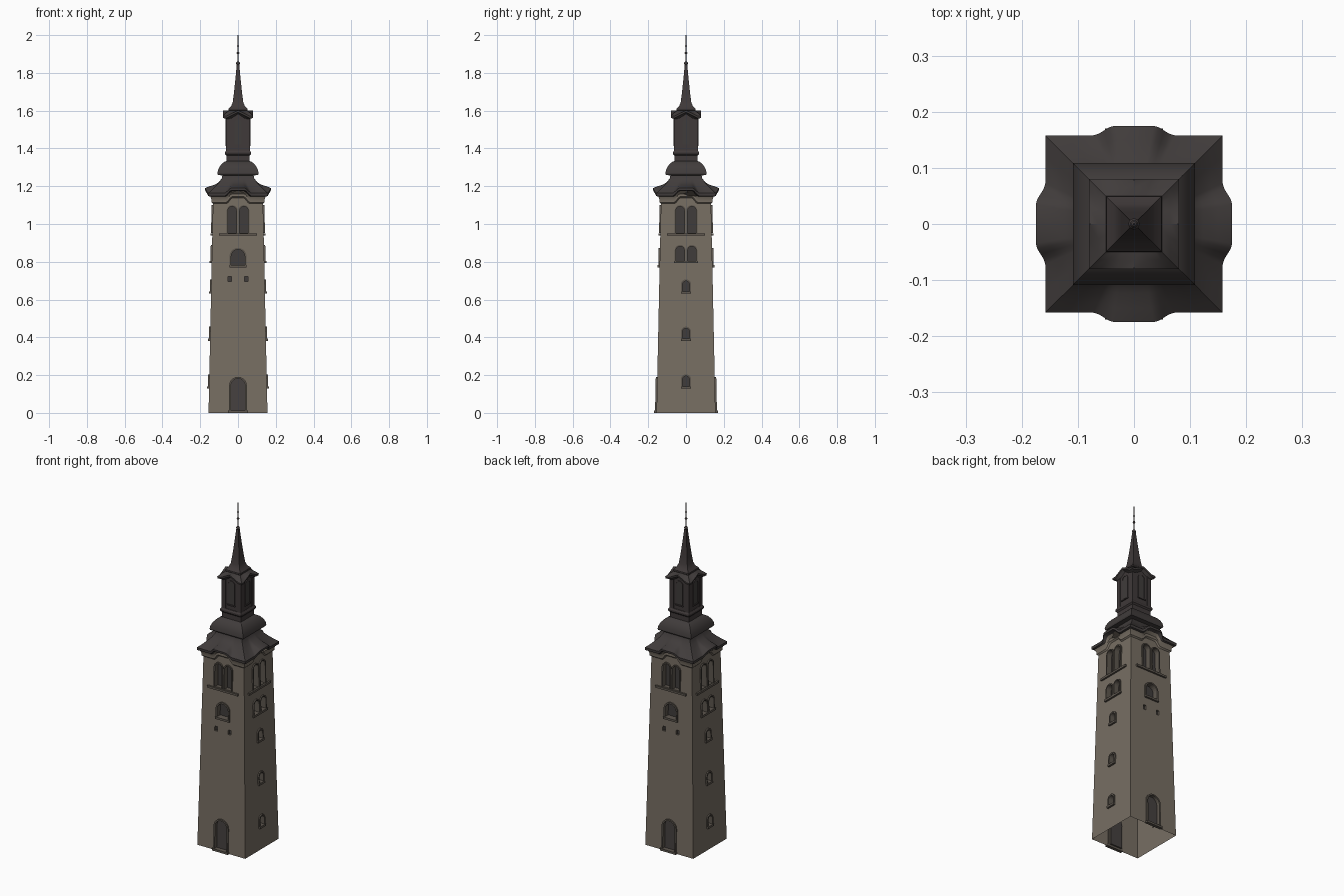
import bpy, bmesh, math
from mathutils import Vector, Matrix

if "Cube" in bpy.data.objects:
    bpy.data.objects.remove(bpy.data.objects["Cube"])


def material(name, rgb):
    m = bpy.data.materials.new(name)
    m.diffuse_color = (*rgb, 1)
    m.use_nodes = True
    m.node_tree.nodes["Principled BSDF"].inputs["Base Color"].default_value = m.diffuse_color
    return m


STONE = material("warm stone", (0.185, 0.157, 0.125))
TRIM = material("stone trim", (0.11, 0.094, 0.077))
DARK = material("dark opening", (0.05, 0.045, 0.043))
ROOF = material("roof slate", (0.052, 0.045, 0.044))
WOOD = material("lantern brown", (0.05, 0.041, 0.041))
DOOR = material("door", (0.06, 0.052, 0.05))


def finish(bm, name, mats, smooth=True):
    bmesh.ops.recalc_face_normals(bm, faces=bm.faces[:])
    me = bpy.data.meshes.new(name)
    bm.to_mesh(me)
    bm.free()
    for m in mats:
        me.materials.append(m)
    ob = bpy.data.objects.new(name, me)
    bpy.context.collection.objects.link(ob)
    bpy.ops.object.select_all(action='DESELECT')
    ob.select_set(True)
    bpy.context.view_layer.objects.active = ob
    if smooth:
        bpy.ops.object.shade_smooth_by_angle(angle=math.radians(30))
    return ob


def wall(z):
    return 0.156 - 0.0212 * z


def lantern_wall(z):
    return 0.061


def place(k, u, d, z, base):
    """Point on side k (0 = front), u along the wall, d outwards."""
    return Matrix.Rotation(k * math.pi / 2, 3, 'Z') @ Vector((u, -(base(z) + d), z))


def arch(u, w, z0, z1, n=10):
    arc = [(u + w * math.cos(math.pi * i / n), z1 - w + w * math.sin(math.pi * i / n))
           for i in range(n + 1)]
    return [(u + w, z0)] + arc + [(u - w, z0)]


def rect(u0, u1, z0, z1):
    return [(u1, z0), (u1, z1), (u0, z1), (u0, z0)]


def prism(bm, k, outline, d0, d1, side=0, cap=0, base=wall):
    a = [bm.verts.new(place(k, u, d0, z, base)) for u, z in outline]
    b = [bm.verts.new(place(k, u, d1, z, base)) for u, z in outline]
    for i in range(len(a)):
        j = (i + 1) % len(a)
        bm.faces.new((a[i], a[j], b[j], b[i])).material_index = side
    bm.faces.new(a).material_index = cap
    bm.faces.new(b).material_index = cap


def frame(bm, k, u, w, z0, z1, t=0.009, d=0.007, base=wall):
    """Raised arched surround."""
    prev = None
    for p, q in zip(arch(u, w, z0, z1), arch(u, w + t, z0, z1 + t)):
        cur = [bm.verts.new(place(k, *c, base)) for c in
               ((p[0], d, p[1]), (q[0], d, q[1]), (q[0], -.004, q[1]), (p[0], -.004, p[1]))]
        if prev:
            for i in range(4):
                j = (i + 1) % 4
                bm.faces.new((prev[i], prev[j], cur[j], cur[i]))
        else:
            bm.faces.new(cur)
        prev = cur
    bm.faces.new(prev)


def eyebrow(t):
    s = min(1, max(0, (0.46 - abs(t)) / 0.24))
    return s * s * (3 - 2 * s)


def gable(t):
    return max(0, 1 - abs(t) / 0.75)


TS = (-1, -.75, -.46, -.4, -.34, -.28, -.22, 0, .22, .28, .34, .4, .46, .75)


def loft(name, mat, rings, ts=(-1,), shape=eyebrow):
    """Square rings (half width, z, bulge, rise); bulge and rise act mid-side."""
    bm = bmesh.new()
    prev = None
    for h, z, *extra in rings:
        bulge, rise = extra or (0, 0)
        cur = []
        for k in range(4):
            for t in ts:
                f = shape(t) if extra else 0
                p = Vector((t * h, -(h + bulge * f), z + rise * f))
                cur.append(bm.verts.new(Matrix.Rotation(k * math.pi / 2, 3, 'Z') @ p))
        if prev:
            for i in range(len(cur)):
                j = (i + 1) % len(cur)
                bm.faces.new((prev[i], prev[j], cur[j], cur[i]))
        prev = cur
    bm.faces.new(prev)
    return finish(bm, name, [mat])


# Openings: (sides, centre u, half width, bottom, top, sill half width)
openings = [((0, 2), 0, .036, .782, .865, .046)]
openings += [((1, 3), 0, .018, z, z + .055, .027) for z in (.14, .393, .643)]
openings += [((1, 3), s * .031, .022, .805, .882, .033) for s in (-1, 1)]
openings += [((0, 1, 2, 3), s * .031, .022, .953, 1.093, 0) for s in (-1, 1)]

cut, trim = bmesh.new(), bmesh.new()
for sides, u, w, z0, z1, sill in openings:
    for k in sides:
        prism(cut, k, arch(u, w, z0, z1), -.025, .03, 1, 2)
        frame(trim, k, u, w, z0, z1, .007 if abs(u) > 0 else .009)
        if sill:
            prism(trim, k, rect(u - sill, u + sill, z0 - .012, z0), -.004, .011)
for k in range(4):  # belfry ledge
    prism(trim, k, rect(-.1, .1, .938, .95), -.004, .01)
for k in (0, 2):    # doorway, step and two small vents
    prism(cut, k, arch(0, .038, .012, .182), -.012, .03, 1, 3)
    frame(trim, k, 0, .038, .012, .182, .009, .008)
    prism(trim, k, rect(-.052, .052, 0, .012), -.004, .014)
    for s in (-1, 1):
        prism(cut, k, rect(s * .044 - .009, s * .044 + .009, .695, .722), -.012, .03, 1, 2)
finish(trim, "window_and_door_surrounds", [TRIM])

# Tapered shaft with recessed openings and open underside
shaft = loft("tower_shaft", STONE, [(wall(z), z) for z in (0, 1.16)])
bm = bmesh.new()
bm.from_mesh(shaft.data)
bmesh.ops.holes_fill(bm, edges=[e for e in bm.edges if e.is_boundary])
bmesh.ops.recalc_face_normals(bm, faces=bm.faces[:])
bm.to_mesh(shaft.data)
bm.free()
for m in (TRIM, DARK, DOOR):
    shaft.data.materials.append(m)
cutter = finish(cut, "opening_cutter", [STONE, TRIM, DARK, DOOR], False)
cutter.hide_render = True
mod = shaft.modifiers.new("openings", 'BOOLEAN')
mod.operation = 'DIFFERENCE'
mod.solver = 'EXACT'
mod.object = cutter
bpy.context.view_layer.objects.active = shaft
bpy.ops.object.modifier_apply(modifier=mod.name)
bpy.data.objects.remove(cutter)
bm = bmesh.new()
bm.from_mesh(shaft.data)
bmesh.ops.delete(bm, geom=[f for f in bm.faces if f.calc_center_median().z < .001],
                 context='FACES_ONLY')
bm.to_mesh(shaft.data)
bm.free()

# Cornice and main roof with raised eyebrow eaves
loft("cornice", STONE, [(.129, 1.105, 0, .03), (.14, 1.115, 0, .03), (.14, 1.13, 0, .03),
                        (.148, 1.147, .008, .03)], TS)
loft("main_roof", ROOF, [(.136, 1.142, .01, .03), (.157, 1.148, .017, .03),
                         (.158, 1.163, .017, .027), (.138, 1.18, .012, .02),
                         (.118, 1.2, .005, .008), (.1, 1.22, .001, .002),
                         (.086, 1.242, 0, 0), (.08, 1.268, 0, 0)], TS)
# Swelling bulb roof
loft("bulb_roof", ROOF, [(.08, 1.256), (.106, 1.26), (.109, 1.268), (.106, 1.285), (.098, 1.303),
                         (.086, 1.319), (.072, 1.329), (.06, 1.334)])

# Lantern: plinth mouldings, body, pilasters and arched panels
loft("lantern_plinth", WOOD, [(.062, 1.325), (.062, 1.362), (.069, 1.37), (.069, 1.38),
                              (.064, 1.388), (.06, 1.39)])
loft("lantern_body", WOOD, [(.061, 1.37), (.061, 1.585)])
bm = bmesh.new()
for k in range(4):
    for s in (-1, 1):
        prism(bm, k, rect(s * .05 - .013, s * .05 + .013, 1.388, 1.562), -.003, .003,
              base=lantern_wall)
    frame(bm, k, 0, .018, 1.42, 1.555, .006, .004, lantern_wall)
    prism(bm, k, arch(0, .018, 1.42, 1.555), -.003, .001, 1, 1, lantern_wall)
    prism(bm, k, rect(-.026, .026, 1.413, 1.42), -.003, .006, base=lantern_wall)
finish(bm, "lantern_panels", [WOOD, DARK])
loft("lantern_eaves", ROOF, [(.06, 1.552, 0, .03), (.068, 1.558, 0, .03), (.079, 1.562, 0, .03),
                             (.08, 1.572, 0, .03), (.064, 1.588, 0, .012), (.045, 1.602, 0, 0)],
     (-1, -.75, -.4, 0, .4, .75), gable)

# Spire with flared foot
loft("spire", WOOD, [(.044, 1.596), (.05, 1.603), (.049, 1.611), (.036, 1.625), (.028, 1.645),
                     (.022, 1.69), (.0145, 1.76), (.006, 1.85)])

# Finial rod and knobs
bm = bmesh.new()
bmesh.ops.create_cone(bm, cap_ends=True, segments=8, radius1=.004, radius2=.0015, depth=.17,
                      matrix=Matrix.Translation((0, 0, 1.915)))
for z, r in ((1.85, .01), (1.905, .007), (1.942, .005)):
    bmesh.ops.create_uvsphere(bm, u_segments=12, v_segments=8, radius=r,
                              matrix=Matrix.Translation((0, 0, z)))
finish(bm, "finial", [WOOD])
